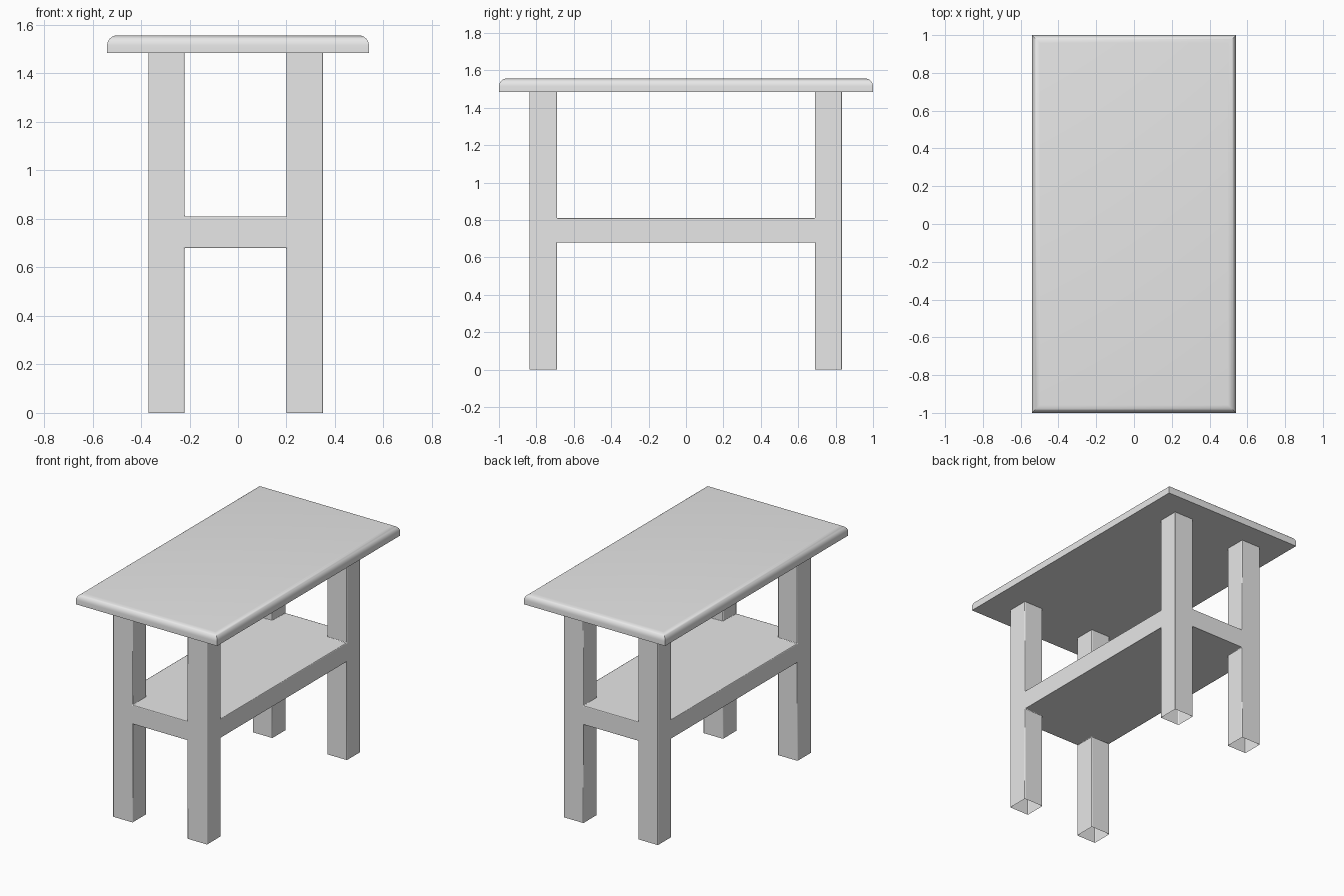
import bpy
import bmesh
from math import radians
from itertools import product
from mathutils import Vector

cube = bpy.data.objects.get("Cube")
if cube:
    bpy.data.objects.remove(cube, do_unlink=True)

grey = bpy.data.materials.new("plain_grey")
grey.use_nodes = True
grey.diffuse_color = (0.8, 0.8, 0.8, 1)
grey.node_tree.nodes["Principled BSDF"].inputs["Base Color"].default_value = (0.8, 0.8, 0.8, 1)


def finish(name, bm):
    """Turn a bmesh into a smooth-shaded object that keeps its sharp edges."""
    bmesh.ops.recalc_face_normals(bm, faces=bm.faces)
    mesh = bpy.data.meshes.new(name)
    bm.to_mesh(mesh)
    bm.free()
    mesh.materials.append(grey)
    obj = bpy.data.objects.new(name, mesh)
    bpy.context.collection.objects.link(obj)
    bpy.ops.object.select_all(action="DESELECT")
    obj.select_set(True)
    bpy.context.view_layer.objects.active = obj
    bpy.ops.object.shade_smooth_by_angle(angle=radians(35))
    return obj


# Tabletop: slab with a rounded upper rim and a flat underside
LEG_TOP, TABLE_TOP = 1.485, 1.557
bm = bmesh.new()
bmesh.ops.create_cube(bm, size=1)
bmesh.ops.scale(bm, vec=(1.08, 2, TABLE_TOP - LEG_TOP), verts=bm.verts)
bmesh.ops.translate(bm, vec=(0, 0, (TABLE_TOP + LEG_TOP) / 2), verts=bm.verts)
rim = [e for e in bm.edges if all(v.co.z > 1.55 for v in e.verts)]
bmesh.ops.bevel(bm, geom=rim, offset=0.042, segments=6, profile=0.5, affect="EDGES")
finish("tabletop", bm)

# Legs and shelf: one flush shell over a grid of cells, legs open at both ends
LEVELS = ((-0.37, -0.22, 0.20, 0.35),
          (-0.838, -0.69, 0.69, 0.835),
          (0, 0.68, 0.81, LEG_TOP))


def solid(cell):
    """Corner cells are legs; every cell of the middle layer is shelf."""
    if not all(0 <= c <= 2 for c in cell):
        return False
    return cell[2] == 1 or (cell[0] != 1 and cell[1] != 1)


bm = bmesh.new()
for cell in product(range(3), repeat=3):
    if not solid(cell):
        continue
    for axis, side in product(range(3), (0, 1)):
        neighbour = list(cell)
        neighbour[axis] += 2 * side - 1
        open_end = axis == 2 and neighbour[2] not in range(3)
        if solid(neighbour) or open_end:
            continue
        u, v = [a for a in range(3) if a != axis]
        corners = []
        for du, dv in ((0, 0), (1, 0), (1, 1), (0, 1)):
            index = list(cell)
            index[axis] += side
            index[u] += du
            index[v] += dv
            point = Vector(LEVELS[a][index[a]] for a in range(3))
            corners.append(bm.verts.new(point))
        bm.faces.new(corners)
bmesh.ops.remove_doubles(bm, verts=bm.verts, dist=0.0005)
frame = finish("legs_and_shelf", bm)

# Slightly eased edges on the frame
ease = frame.modifiers.new("eased_edges", "BEVEL")
ease.width = 0.004
ease.segments = 2
ease.limit_method = "ANGLE"
ease.angle_limit = radians(35)
